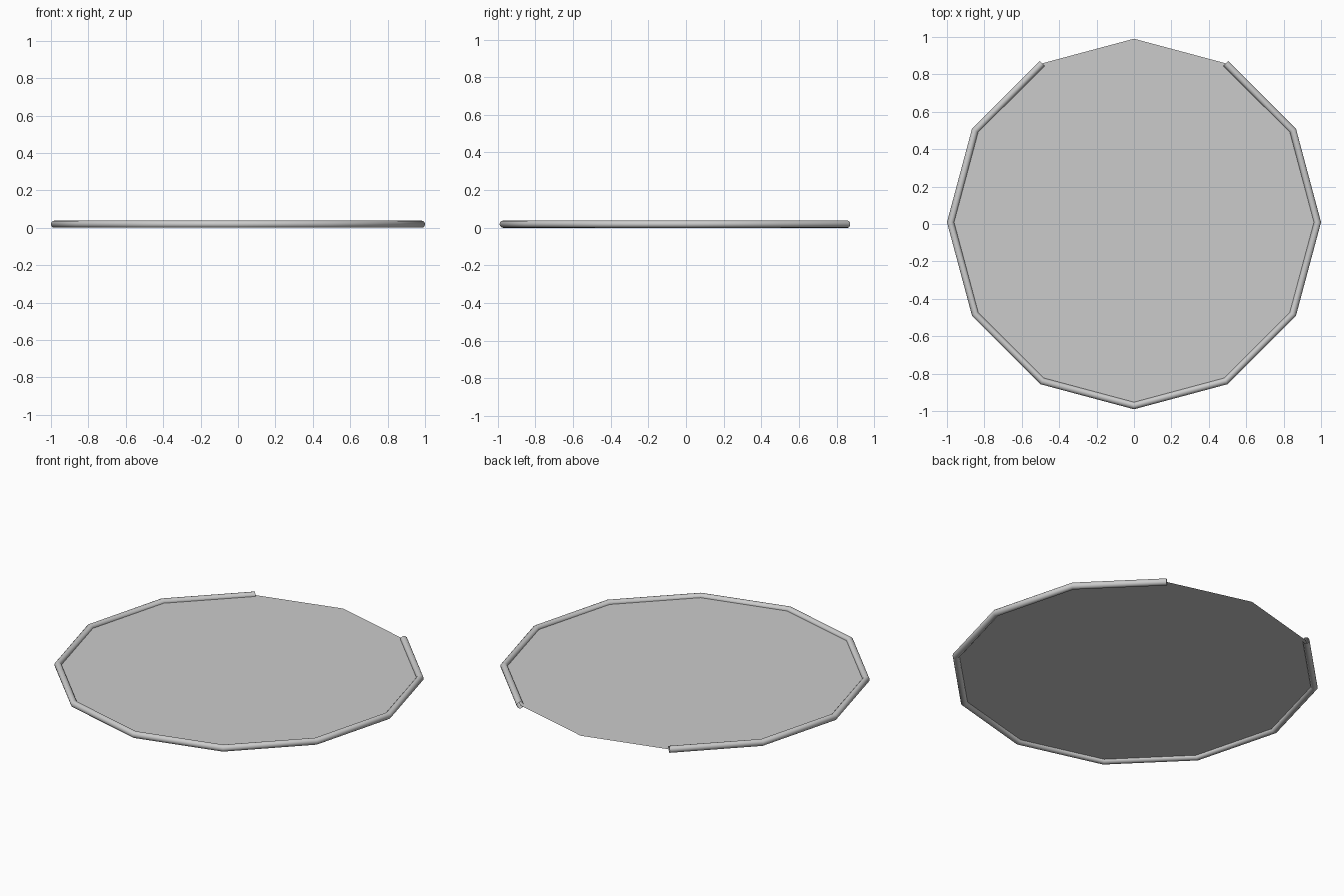
import bpy, bmesh
from math import sin, cos, pi, radians

if "Cube" in bpy.data.objects:
    bpy.data.objects.remove(bpy.data.objects["Cube"])

R, r = 0.981, 0.019      # disc radius, rim tube radius
CY = r / 2               # the open side of the rim shifts the centre slightly
SIDES = 12               # sides of the tube section


def add_object(name, bm):
    mesh = bpy.data.meshes.new(name)
    bm.to_mesh(mesh)
    bm.free()
    obj = bpy.data.objects.new(name, mesh)
    bpy.context.collection.objects.link(obj)
    return obj


# Thin twelve-sided sheet
bm = bmesh.new()
bm.faces.new([bm.verts.new((R * cos(radians(a)), CY + R * sin(radians(a)), r))
              for a in range(0, 360, 30)])
add_object("disc", bm)

# Round tube along ten of the twelve edges, open at the back
bm = bmesh.new()
angles = list(range(120, 421, 30))
rings = []
for a in angles:
    # mitred corners, square-cut ends
    tilt = 15 if a == angles[0] else -15 if a == angles[-1] else 0
    d = radians(a + tilt)
    a = radians(a)
    ring = []
    for i in range(SIDES):
        t = 2 * pi * i / SIDES
        ring.append(bm.verts.new((R * cos(a) + r * cos(t) * cos(d),
                                  CY + R * sin(a) + r * cos(t) * sin(d),
                                  r + r * sin(t))))
    rings.append(ring)
for p, q in zip(rings, rings[1:]):
    for i in range(SIDES):
        j = (i + 1) % SIDES
        bm.faces.new((p[i], q[i], q[j], p[j])).smooth = True
bmesh.ops.recalc_face_normals(bm, faces=bm.faces)
add_object("rim_tube", bm)
